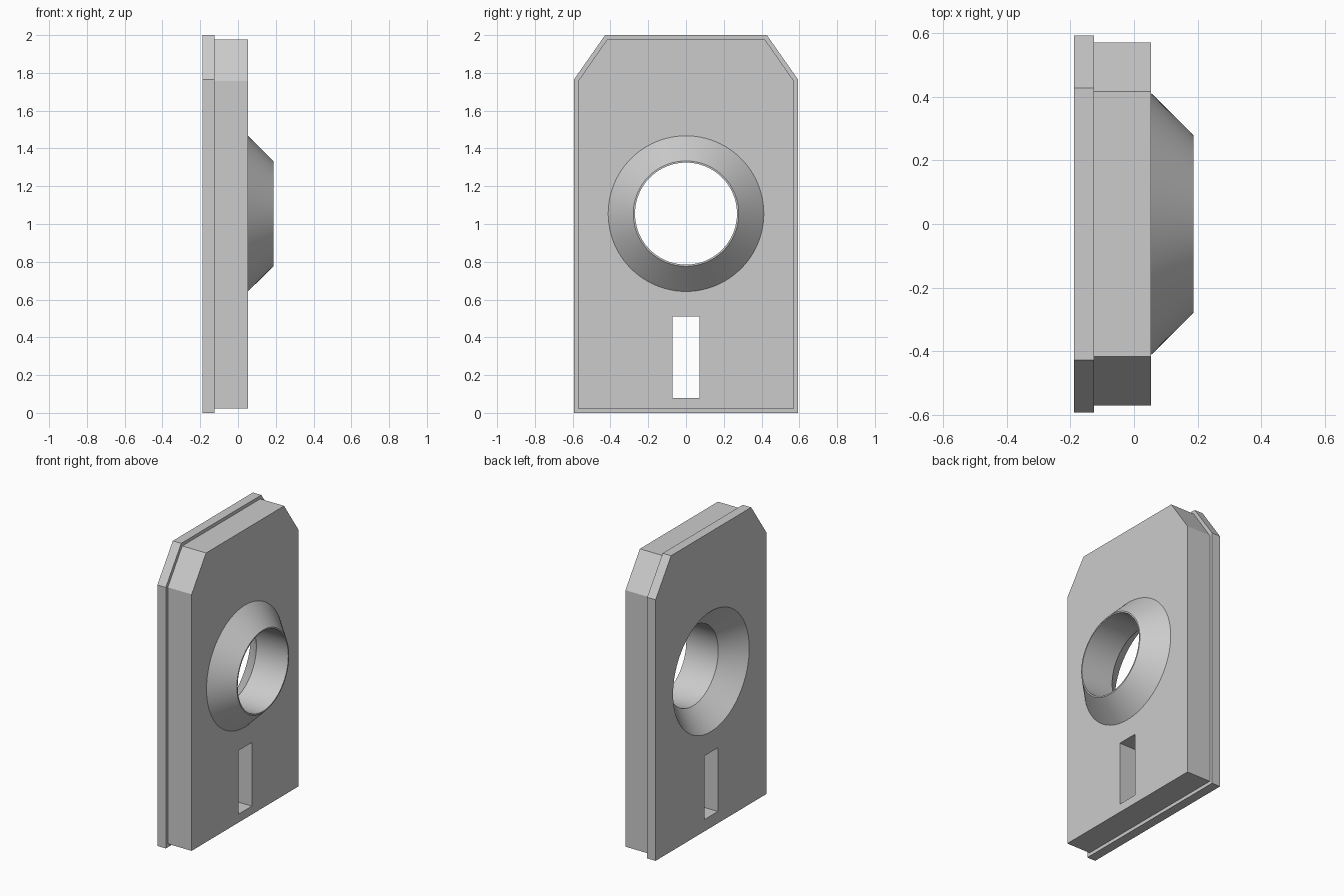
import bpy, bmesh, math

old = bpy.data.objects.get("Cube")
if old:
    bpy.data.objects.remove(old, do_unlink=True)

grey = bpy.data.materials.new("plain grey")
grey.use_nodes = True
grey.diffuse_color = (0.6, 0.6, 0.6, 1)
grey.node_tree.nodes["Principled BSDF"].inputs["Base Color"].default_value = (0.6, 0.6, 0.6, 1)

HOLE_Z = 1.055
SEGMENTS = 96


def solid(name, sections):
    """Skin a closed solid through matching rings of points."""
    bm = bmesh.new()
    rings = [[bm.verts.new(p) for p in ring] for ring in sections]
    for a, b in zip(rings, rings[1:]):
        for i in range(len(a)):
            j = (i + 1) % len(a)
            bm.faces.new((a[i], a[j], b[j], b[i]))
    bm.faces.new(rings[0])
    bm.faces.new(rings[-1])
    bmesh.ops.recalc_face_normals(bm, faces=bm.faces)
    mesh = bpy.data.meshes.new(name)
    bm.to_mesh(mesh)
    bm.free()
    mesh.materials.append(grey)
    obj = bpy.data.objects.new(name, mesh)
    bpy.context.collection.objects.link(obj)
    return obj


def slab(name, outline, x0, x1):
    return solid(name, [[(x, y, z) for y, z in outline] for x in (x0, x1)])


def turned(name, profile):
    """Revolve (x, radius) steps about the hole axis."""
    angles = [2 * math.pi * i / SEGMENTS for i in range(SEGMENTS)]
    return solid(name, [[(x, r * math.cos(a), HOLE_Z + r * math.sin(a)) for a in angles]
                        for x, r in profile])


def clipped_outline(half, top_half, low, shoulder, top):
    return [(-half, low), (half, low), (half, shoulder),
            (top_half, top), (-top_half, top), (-half, shoulder)]


def combine(target, tool, operation):
    mod = target.modifiers.new(operation.lower(), "BOOLEAN")
    mod.operation = operation
    mod.solver = "EXACT"
    mod.object = tool
    tool.hide_render = True
    bpy.context.view_layer.objects.active = target
    bpy.ops.object.modifier_apply(modifier=mod.name)
    bpy.data.objects.remove(tool, do_unlink=True)


# Wide thin flange, thicker body and conical collar joined as one plate
plate = slab("plate", clipped_outline(0.593, 0.428, 0, 1.765, 2), -0.188, -0.125)
body = slab("body", clipped_outline(0.571, 0.417, 0.023, 1.757, 1.978), -0.15, 0.053)
collar = turned("collar", [(0, 0.412), (0.053, 0.412), (0.187, 0.279)])
combine(plate, body, "UNION")
combine(plate, collar, "UNION")

# Countersunk round bore and rectangular slot
bore = turned("bore_cutter", [(-0.21, 0.429), (-0.052, 0.27), (0.25, 0.27)])
slot = slab("slot_cutter", [(-0.072, 0.08), (0.072, 0.08), (0.072, 0.51), (-0.072, 0.51)], -0.3, 0.3)
combine(plate, bore, "DIFFERENCE")
combine(plate, slot, "DIFFERENCE")

# Smooth round walls, crisp edges
bpy.ops.object.select_all(action="DESELECT")
plate.select_set(True)
bpy.context.view_layer.objects.active = plate
bpy.ops.object.shade_smooth_by_angle(angle=math.radians(25))
